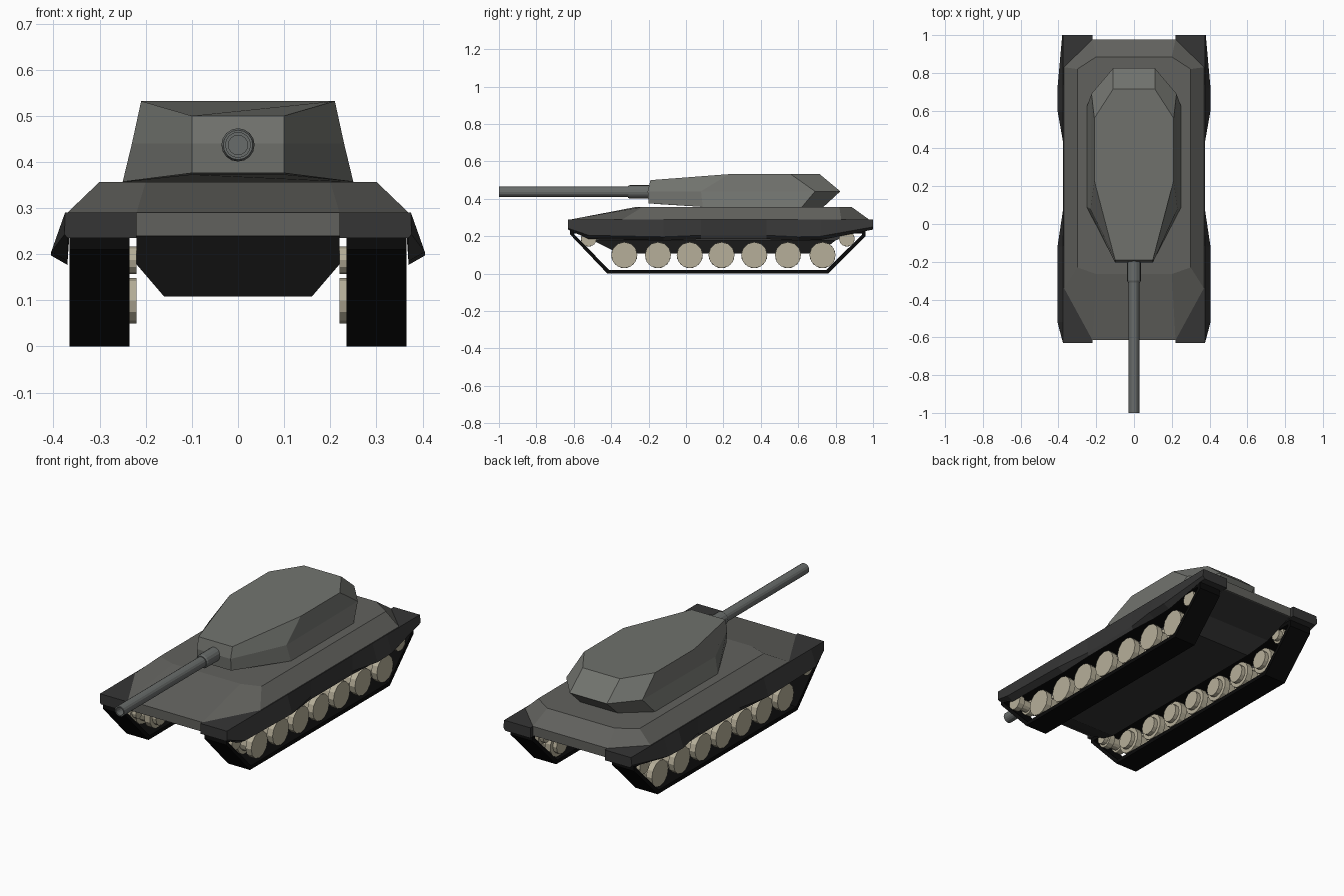
import bpy, bmesh
from math import pi
from mathutils import Matrix

if "Cube" in bpy.data.objects:
    bpy.data.objects.remove(bpy.data.objects["Cube"])


def material(name, r, g, b):
    m = bpy.data.materials.new(name)
    m.diffuse_color = (r, g, b, 1)
    m.use_nodes = True
    m.node_tree.nodes["Principled BSDF"].inputs["Base Color"].default_value = m.diffuse_color
    return m


TURRET = material("turret_grey", 0.165, 0.17, 0.155)
HULL = material("hull_grey", 0.12, 0.12, 0.11)
DARK = material("skirt_grey", 0.036, 0.036, 0.036)
BLACK = material("track_black", 0.003, 0.003, 0.003)
BEIGE = material("wheel_beige", 0.47, 0.43, 0.32)
STEEL = material("barrel_grey", 0.14, 0.15, 0.145)


def finish(name, bm, mat, mirror=False):
    bmesh.ops.recalc_face_normals(bm, faces=bm.faces)
    me = bpy.data.meshes.new(name)
    bm.to_mesh(me)
    bm.free()
    me.materials.append(mat)
    ob = bpy.data.objects.new(name, me)
    bpy.context.collection.objects.link(ob)
    if mirror:
        ob.modifiers.new("mirror", 'MIRROR').use_axis[0] = True
    return ob


def loft(name, rings, mat, closed=False, mirror=False):
    """Skin equal-length rings of points; cap the ends or close the loop."""
    bm = bmesh.new()
    rows = [[bm.verts.new(p) for p in ring] for ring in rings]
    pairs = list(zip(rows, rows[1:]))
    if closed:
        pairs.append((rows[-1], rows[0]))
    else:
        bm.faces.new(rows[0])
        bm.faces.new(rows[-1])
    for a, b in pairs:
        n = len(a)
        for i in range(n):
            j = (i + 1) % n
            bm.faces.new((a[i], a[j], b[j], b[i]))
    return finish(name, bm, mat, mirror)


def both_sides(half):
    """Complete a symmetric plan outline from its +x half."""
    return half + [(-x, y, z) for x, y, z in reversed(half)]


def plan(z, *pts):
    return both_sides([(x, y, z) for x, y in pts])


# Hull with sloping deck
edge = ((.22, -.615), (.37, -.34), (.37, .83), (.22, .978))
loft("upper_hull", [
    plan(.24, *edge), plan(.29, *edge),
    plan(.357, (.2, -.265), (.3, -.23), (.3, .82), (.2, .885))], HULL)

# Belly between the tracks
loft("lower_hull", [
    plan(.242, (.22, -.612), (.22, .975)),
    plan(.178, (.22, -.5), (.22, .8)),
    plan(.108, (.16, -.36), (.16, .71))], DARK)

# Fenders with flared side skirts: y, outer x, outer z
stations = [(-.63, .376, .243), (-.52, .405, .205), (-.12, .405, .197),
            (.08, .375, .205), (.43, .375, .205), (.6, .405, .197),
            (.72, .405, .2), (1.0, .38, .25)]
loft("fender_skirt", [
    [(.22, y, .29), (.375, y, .29), (x, y, z), (.37, y, max(z - .02, .236)
     if z > .24 else z - .02), (.366, y, .235), (.22, y, .235)]
    for y, x, z in stations], DARK, mirror=True)

# Track belts
outer = [(-.42, 0), (.76, 0), (.96, .2), (.96, .235), (-.62, .235), (-.62, .21)]
inner = [(-.411, .02), (.751, .02), (.94, .208), (.94, .216), (-.6, .216), (-.6, .213)]
loft("track_belt", [[(x, y, z) for y, z in prof] for x, prof in
     ((.235, outer), (.365, outer), (.365, inner), (.235, inner))],
     BLACK, closed=True, mirror=True)


# Road wheels and end wheels: paired discs on a hub
def add_disc(bm, y, z, r, x0, x1, turn=0, sides=12):
    mat = (Matrix.Translation(((x0 + x1) / 2, y, z)) @ Matrix.Rotation(pi / 2, 4, 'Y')
           @ Matrix.Rotation(turn, 4, 'Z'))
    bmesh.ops.create_cone(bm, cap_ends=True, segments=sides, radius1=r, radius2=r,
                          depth=x1 - x0, matrix=mat)


bm = bmesh.new()
wheels = [(y, .099, .07) for y in (-.33, -.15, .02, .19, .365, .545, .73)]
for y, z, r in wheels + [(-.52, .187, .042), (.86, .187, .042)]:
    add_disc(bm, y, z, r, .325, .358)
    add_disc(bm, y, z, r, .242, .275, pi / 12)
    add_disc(bm, y, z, r * .7, .22, .33)
finish("wheels", bm, BEIGE, mirror=True)

# Faceted turret, wide at the base with a pointed rear
loft("turret", [
    both_sides([(.1, -.15, .372), (.25, .2, .356), (.25, .61, .356), (.11, .725, .356)]),
    both_sides([(.1, -.2, .376), (.25, .09, .357), (.25, .62, .357), (.11, .735, .357)]),
    both_sides([(.1, -.205, .44), (.23, .08, .44), (.225, .69, .44), (.11, .825, .44)]),
    both_sides([(.1, -.19, .5), (.21, .23, .532), (.21, .56, .532), (.11, .715, .532)])],
    TURRET)


# Gun: sleeve and hollow barrel turned around the y axis
def turned(name, profile):
    m = Matrix.Translation((0, 0, .437))
    rings = []
    for r, y in profile:
        rings.append([m @ (Matrix.Rotation(2 * pi * i / 16, 4, 'Y')
                           @ Matrix.Translation((r, y, 0))).translation
                      for i in range(16)])
    ob = loft(name, rings, STEEL)
    for p in ob.data.polygons:
        p.use_smooth = False


turned("gun_sleeve", [(.036, -.17), (.036, -.3), (.032, -.31)])
turned("gun_barrel", [(.028, -.2), (.028, -1), (.021, -1), (.021, -.95)])
